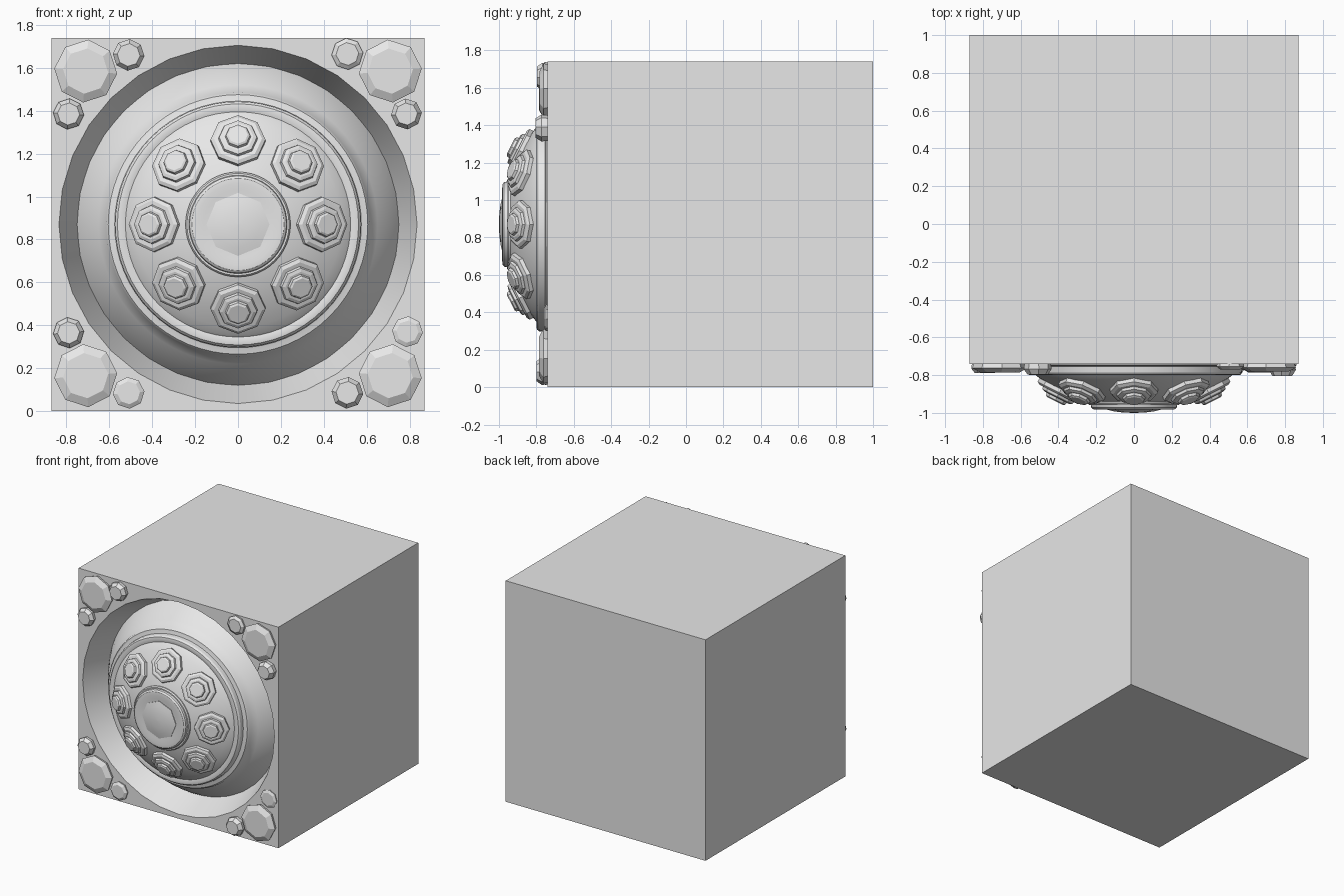
import bpy, math
from mathutils import Vector

if "Cube" in bpy.data.objects:
    bpy.data.objects.remove(bpy.data.objects["Cube"])

grey = bpy.data.materials.new("light_grey")
grey.diffuse_color = (0.8, 0.8, 0.8, 1)
grey.use_nodes = True
grey.node_tree.nodes["Principled BSDF"].inputs["Base Color"].default_value = grey.diffuse_color

CZ = 0.87                      # height of the round unit's centre
HALF = 0.87                    # half width of the housing
CENTRE = Vector((0, 0, CZ))
FRONT = Vector((0, -1, 0))
SPHERE_Y, SPHERE_R = -0.11, 0.865   # sphere the big dome is cut from


def loft(name, rings, smooth=True, cap_back=False, cap_front=True):
    """Skin equal-sized rings, ordered along the axis, into one mesh."""
    n = len(rings[0])
    verts = [p for ring in rings for p in ring]
    faces = []
    for k in range(len(rings) - 1):
        a, b = k * n, (k + 1) * n
        for i in range(n):
            j = (i + 1) % n
            faces.append((a + i, a + j, b + j, b + i))
    if cap_back:
        faces.append(tuple(reversed(range(n))))
    if cap_front:
        faces.append(tuple(range(len(verts) - n, len(verts))))
    me = bpy.data.meshes.new(name)
    me.from_pydata(verts, [], faces)
    me.materials.append(grey)
    if smooth:
        me.shade_smooth()
        me.set_sharp_from_angle(angle=math.radians(30))
    ob = bpy.data.objects.new(name, me)
    bpy.context.collection.objects.link(ob)
    return ob


def turned(name, profile, n, origin=CENTRE, axis=FRONT, e1=Vector((1, 0, 0)),
           smooth=True, turn=0.0):
    """Turn a (radius, height) profile round an axis with n sides."""
    e2 = axis.cross(e1)
    rings = []
    for r, h in profile:
        rings.append([origin + axis * h
                      + e1 * (r * math.cos(turn + math.tau * i / n))
                      + e2 * (r * math.sin(turn + math.tau * i / n)) for i in range(n)])
    return loft(name, rings, smooth)


def dome_h(r):
    """Forward distance (-y) of the dome sphere at radius r."""
    return -SPHERE_Y + math.sqrt(SPHERE_R ** 2 - r * r)


# Housing: box whose front is pierced by a tapered round groove
N = 32
angles = [math.tau * i / N for i in range(N)]


def square_ring(y):
    out = []
    for a in angles:
        c, s = math.cos(a), math.sin(a)
        k = HALF / max(abs(c), abs(s))
        out.append(Vector((c * k, y, CZ + s * k)))
    return out


def circle_ring(r, y):
    return [Vector((r * math.cos(a), y, CZ + r * math.sin(a))) for a in angles]


loft("housing", [square_ring(1.0), square_ring(-0.74), circle_ring(0.835, -0.74),
                 circle_ring(0.738, -0.512)], cap_back=True, cap_front=False)

# Dome with a stepped rim
skirt = [(r, dome_h(r)) for r in (0.77, 0.74, 0.71, 0.68, 0.65, 0.62)]
rim = [(0.615, 0.735), (0.605, 0.748), (0.585, 0.752), (0.575, 0.755), (0.572, 0.785),
       (0.562, 0.797), (0.545, 0.80), (0.525, 0.795)]
crown = [(r, dome_h(r)) for r in (0.515, 0.48, 0.44, 0.40, 0.36, 0.32, 0.28, 0.24, 0.2)]
turned("dome", skirt + rim + crown, 64)

# Central hub and its eight-sided button
turned("hub", [(0.245, 0.92), (0.245, 0.948), (0.238, 0.957), (0.229, 0.957),
               (0.226, 0.972), (0.215, 0.981), (0.19, 0.983), (0.16, 0.978)], 48)
turned("hub_button", [(0.147, 0.97), (0.147, 0.982), (0.11, 0.991),
                      (0.06, 0.998), (0.003, 1.0)], 8)

# Ring of eight stepped nuts standing on the dome
NUT = [(0.128, -0.03), (0.128, 0.012), (0.112, 0.022), (0.092, 0.022), (0.088, 0.036),
       (0.072, 0.042), (0.06, 0.042), (0.056, 0.056), (0.046, 0.062)]
for i in range(8):
    a = i * math.tau / 8
    out = Vector((math.cos(a), 0, math.sin(a)))
    tangent = Vector((-math.sin(a), 0, math.cos(a)))
    r = 0.39
    base = CENTRE + out * r + FRONT * dome_h(r)
    normal = (base - Vector((0, SPHERE_Y, CZ))).normalized()
    turned(f"nut_{i + 1}", NUT, 8, base, normal, tangent, smooth=False)

# Corner studs: x, z, radius, height
STUDS = [(0.71, 1.585, 0.147, 0.042), (-0.71, 1.585, 0.147, 0.045),
         (0.71, 0.165, 0.147, 0.045), (-0.71, 0.165, 0.147, 0.042),
         (-0.51, 1.66, 0.074, 0.057), (0.51, 1.665, 0.074, 0.03),
         (-0.79, 1.385, 0.072, 0.05), (0.785, 1.385, 0.072, 0.065),
         (-0.79, 0.365, 0.072, 0.05), (0.79, 0.37, 0.072, 0.018),
         (-0.51, 0.085, 0.074, 0.025), (0.51, 0.085, 0.074, 0.06)]
for i, (x, z, r, h) in enumerate(STUDS):
    turned(f"corner_stud_{i + 1}", [(r * 0.93, -0.01), (r, h * 0.5), (r * 0.72, h)], 8,
           Vector((x, -0.74, z)), smooth=False, turn=math.copysign(0.08, x * (z - CZ)))
